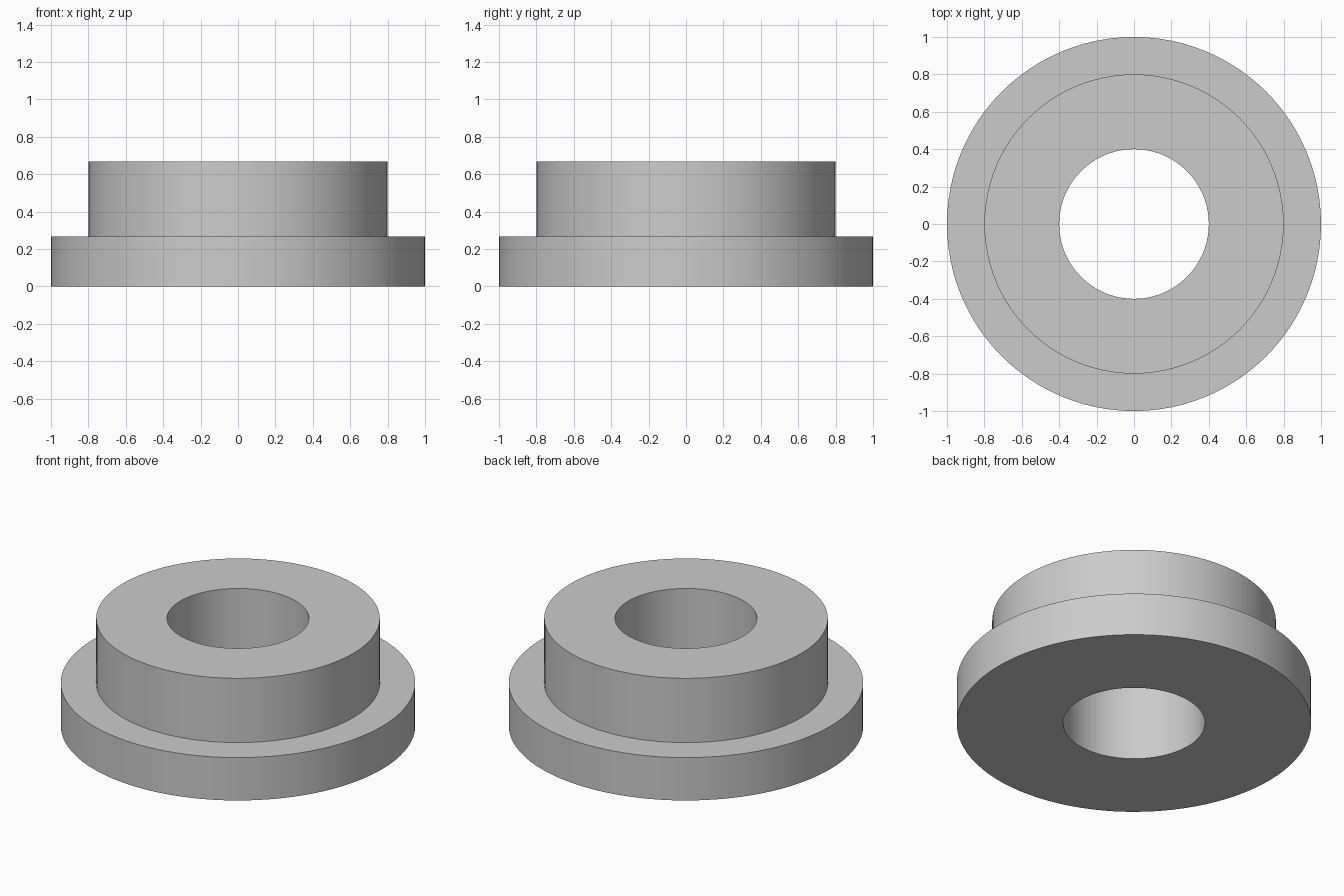
import bpy
import bmesh
import math

SEGMENTS = 96

cube = bpy.data.objects.get("Cube")
if cube:
    bpy.data.objects.remove(cube, do_unlink=True)

# Plain grey metal
grey = bpy.data.materials.new("grey metal")
grey.use_nodes = True
colour = (0.6, 0.6, 0.6, 1)
grey.diffuse_color = colour
grey.node_tree.nodes["Principled BSDF"].inputs["Base Color"].default_value = colour

# Cross-section (radius, height): bore, flange, shoulder and collar
profile = [(0.4, 0), (1, 0), (1, 0.267), (0.8, 0.267), (0.8, 0.667), (0.4, 0.667)]

# Revolve the closed cross-section around the vertical axis
bm = bmesh.new()
verts = [bm.verts.new((r, 0, z)) for r, z in profile]
edges = [bm.edges.new((verts[i - 1], verts[i])) for i in range(len(verts))]
bmesh.ops.spin(bm, geom=verts + edges, cent=(0, 0, 0), axis=(0, 0, 1),
               angle=math.tau, steps=SEGMENTS, use_merge=True)
bmesh.ops.remove_doubles(bm, verts=bm.verts, dist=0.0001)
bmesh.ops.recalc_face_normals(bm, faces=bm.faces)

mesh = bpy.data.meshes.new("flanged_bushing")
bm.to_mesh(mesh)
bm.free()
mesh.materials.append(grey)
bushing = bpy.data.objects.new("flanged_bushing", mesh)
bpy.context.collection.objects.link(bushing)

# Smooth round walls, crisp rims
bpy.ops.object.select_all(action="DESELECT")
bushing.select_set(True)
bpy.context.view_layer.objects.active = bushing
bpy.ops.object.shade_smooth_by_angle(angle=math.radians(30))
